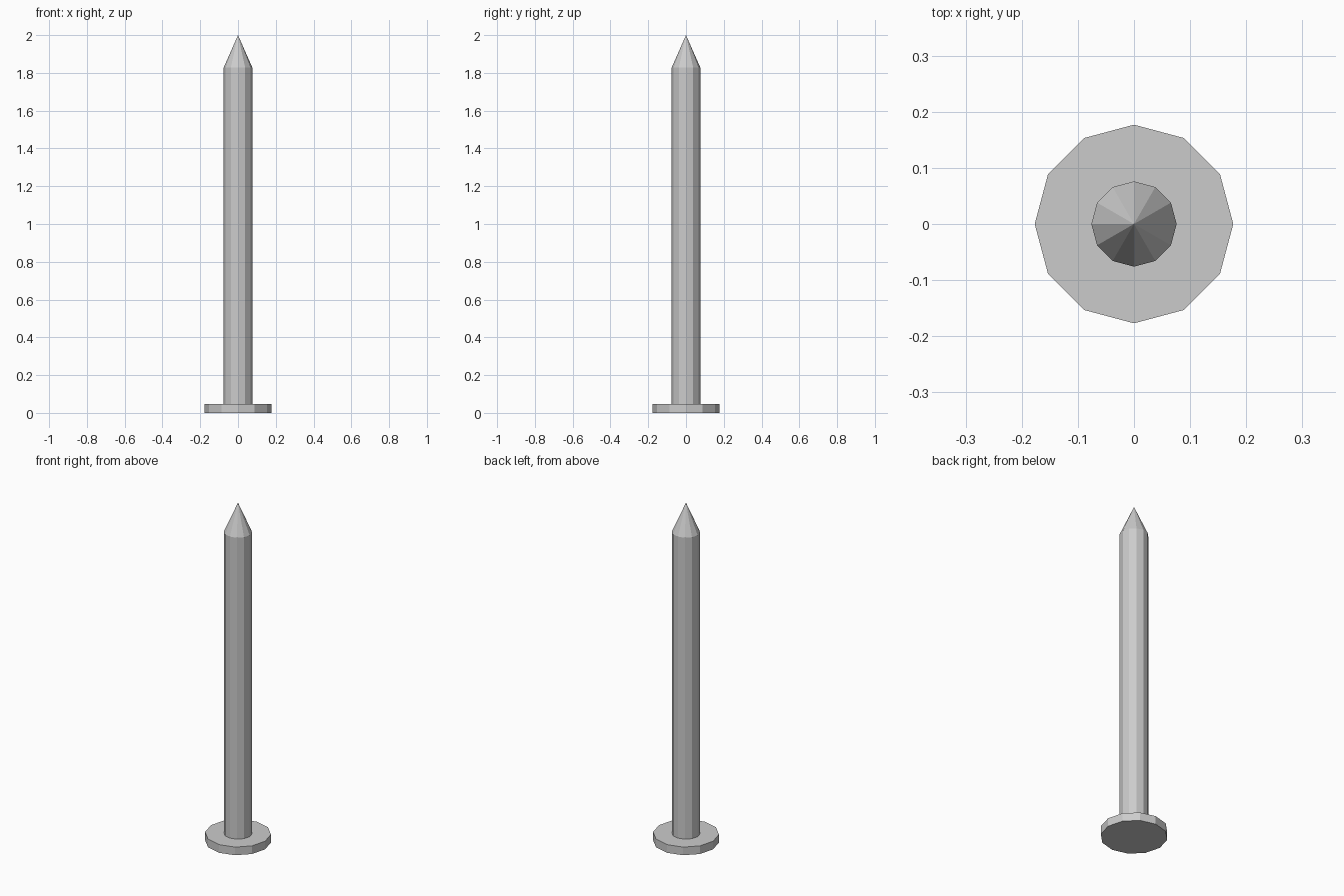
import bpy, bmesh
from math import cos, sin, tau

if "Cube" in bpy.data.objects:
    bpy.data.objects.remove(bpy.data.objects["Cube"])

SIDES = 12


def lathe(name, profile):
    """Turn a (radius, z) profile into a closed faceted solid; radius 0 makes a point."""
    bm = bmesh.new()
    rings = []
    for r, z in profile:
        if r == 0:
            rings.append([bm.verts.new((0, 0, z))] * SIDES)
        else:
            rings.append([bm.verts.new((r * cos(tau * i / SIDES), r * sin(tau * i / SIDES), z))
                          for i in range(SIDES)])
    bm.faces.new(rings[0][::-1])
    for low, high in zip(rings, rings[1:]):
        for i in range(SIDES):
            j = (i + 1) % SIDES
            corners = [low[i], low[j], high[j], high[i]]
            bm.faces.new(list(dict.fromkeys(corners)))
    bmesh.ops.recalc_face_normals(bm, faces=bm.faces)
    mesh = bpy.data.meshes.new(name)
    bm.to_mesh(mesh)
    bm.free()
    obj = bpy.data.objects.new(name, mesh)
    bpy.context.collection.objects.link(obj)
    return obj


# Nail standing on its head: flat head, straight shank, pointed tip
lathe("nail", [
    (0.177, 0.0), (0.177, 0.048),     # head
    (0.076, 0.048), (0.076, 1.828),   # shank
    (0.0, 2.0),                       # tip
])
